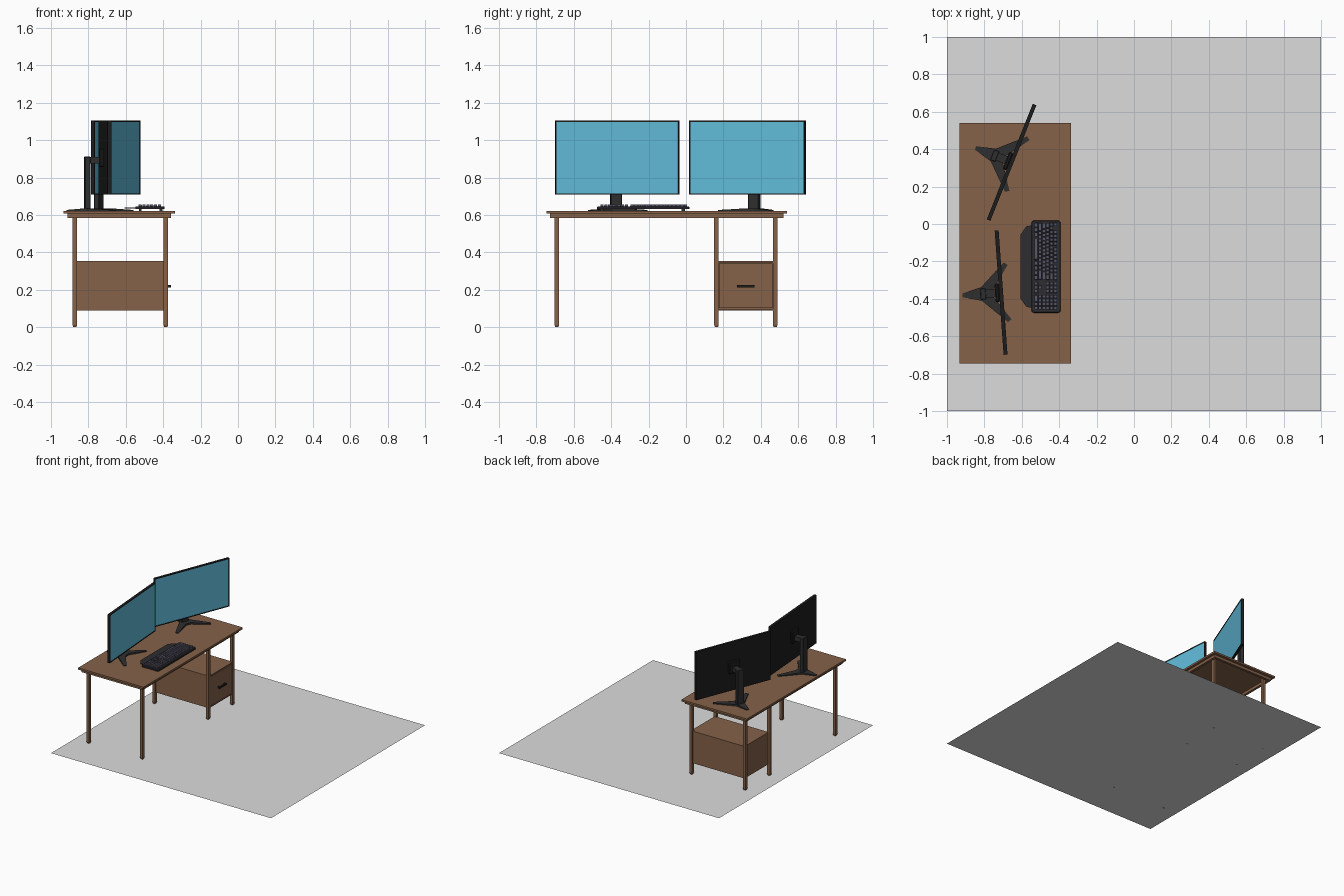
import bpy, bmesh, math
from mathutils import Matrix, Vector

if "Cube" in bpy.data.objects:
    bpy.data.objects.remove(bpy.data.objects["Cube"])


def mat(name, r, g, b):
    m = bpy.data.materials.new(name)
    m.diffuse_color = (r, g, b, 1)
    m.use_nodes = True
    m.node_tree.nodes["Principled BSDF"].inputs["Base Color"].default_value = m.diffuse_color
    return m


WOOD = mat("brown wood", 0.235, 0.122, 0.066)
FLOOR = mat("floor grey", 0.72, 0.72, 0.72)
BLACK = mat("monitor black", 0.012, 0.012, 0.012)
STAND = mat("stand charcoal", 0.028, 0.028, 0.029)
SCREEN = mat("screen blue", 0.12, 0.50, 0.70)
CASE = mat("keyboard charcoal", 0.026, 0.026, 0.03)
KEY = mat("key grey", 0.10, 0.095, 0.14)


def finish(bm, name, mats, M=Matrix()):
    bmesh.ops.recalc_face_normals(bm, faces=bm.faces)
    bm.transform(M)
    me = bpy.data.meshes.new(name)
    bm.to_mesh(me)
    bm.free()
    for m in mats:
        me.materials.append(m)
    ob = bpy.data.objects.new(name, me)
    bpy.context.collection.objects.link(ob)
    return ob


def add_box(bm, x0, x1, y0, y1, z0, z1, taper=1.0):
    M = Matrix.Translation(((x0+x1)/2, (y0+y1)/2, (z0+z1)/2)) @ Matrix.Diagonal((x1-x0, y1-y0, z1-z0, 1))
    vs = bmesh.ops.create_cube(bm, size=1)["verts"]
    for v in vs:
        if v.co.z > 0:
            v.co.x *= taper
            v.co.y *= taper
    bmesh.ops.transform(bm, matrix=M, verts=vs)
    return vs


def box(name, m, *dims, bevel=0, M=Matrix()):
    bm = bmesh.new()
    add_box(bm, *dims)
    if bevel:
        bmesh.ops.bevel(bm, geom=bm.edges[:], offset=bevel, segments=1, affect='EDGES')
    return finish(bm, name, [m], M)


def slab(name, m, pts, z0, z1, M=Matrix()):
    # flat outline extruded upwards
    bm = bmesh.new()
    f = bm.faces.new([bm.verts.new((x, y, z0)) for x, y in pts])
    r = bmesh.ops.extrude_face_region(bm, geom=[f])
    bmesh.ops.translate(bm, vec=(0, 0, z1-z0), verts=[v for v in r["geom"] if isinstance(v, bmesh.types.BMVert)])
    return finish(bm, name, [m], M)


# floor
bm = bmesh.new()
bmesh.ops.create_grid(bm, x_segments=1, y_segments=1, size=1)
finish(bm, "floor", [FLOOR])

# desk top and apron boards
box("desk_top", WOOD, -0.932, -0.337, -0.745, 0.541, 0.607, 0.622)
bm = bmesh.new()
for x in (-0.912, -0.377):
    add_box(bm, x, x+0.02, -0.727, 0.52, 0.585, 0.607)
for y in (-0.727, 0.5):
    add_box(bm, -0.892, -0.377, y, y+0.02, 0.585, 0.607)
finish(bm, "desk_apron", [WOOD])

# legs, narrowed at the foot
for x in (-0.872, -0.386):
    for y in (-0.691, 0.163, 0.477):
        bm = bmesh.new()
        add_box(bm, x-0.012, x+0.012, y-0.012, y+0.012, 0.012, 0.607)
        vs = add_box(bm, x-0.008, x+0.008, y-0.008, y+0.008, 0, 0.012, 1.5)
        finish(bm, "desk_leg", [WOOD])

# drawer cabinet with a grooved front
bm = bmesh.new()
add_box(bm, -0.866, -0.378, 0.165, 0.475, 0.09, 0.353)
bm.normal_update()
front = max(bm.faces, key=lambda f: f.normal.x)
for t, d in ((0.012, 0), (0.0005, -0.012), (0.005, 0), (0.0005, 0.012)):
    bmesh.ops.inset_region(bm, faces=[front], thickness=t)
    for v in front.verts:
        v.co.x += d
finish(bm, "drawer_cabinet", [WOOD])
bm = bmesh.new()
add_box(bm, -0.366, -0.357, 0.272, 0.365, 0.213, 0.226)
for y in (0.278, 0.349):
    add_box(bm, -0.38, -0.364, y, y+0.01, 0.213, 0.226)
finish(bm, "drawer_handle", [BLACK])


def monitor(cx, cy, deg):
    M = Matrix.Translation((cx, cy, 0)) @ Matrix.Rotation(math.radians(deg), 4, 'Z')
    # panel with inset screen
    bm = bmesh.new()
    add_box(bm, -0.010, 0.011, -0.3325, 0.3325, 0.709, 1.105)
    bm.normal_update()
    f = max(bm.faces, key=lambda f: f.normal.x)
    bmesh.ops.inset_region(bm, faces=[f], thickness=0.009)
    bmesh.ops.inset_region(bm, faces=[f], thickness=0.0005)
    for v in f.verts:
        v.co.x -= 0.003
    f.material_index = 1
    finish(bm, "monitor_panel", [BLACK, SCREEN], M)
    # mounting plate, arm, pillar
    box("monitor_mount", BLACK, -0.032, -0.009, -0.05, 0.05, 0.857, 0.957, bevel=0.006, M=M)
    box("monitor_arm", STAND, -0.085, -0.03, -0.022, 0.022, 0.875, 0.910, M=M)
    box("monitor_pillar", STAND, -0.112, -0.080, -0.031, 0.031, 0.625, 0.912, bevel=0.004, M=M)
    # three-legged foot, sloping down to the tips
    half = [(-0.207, 0.010), (-0.105, 0.036), (0.026, 0.160), (0.046, 0.146), (-0.04, 0.022)]
    pts = half + [(x, -y) for x, y in reversed(half)]
    ob = slab("monitor_foot", STAND, pts, 0.622, 0.636)
    for v in ob.data.vertices:
        if v.co.z > 0.63 and (v.co.x < -0.2 or abs(v.co.y) > 0.1):
            v.co.z = 0.627
    ob.data.transform(M)


monitor(-0.711, -0.367, 4.1)
monitor(-0.655, 0.330, -21.7)

# keyboard case and wrist rest
bm = bmesh.new()
add_box(bm, -0.549, -0.392, -0.475, 0.019, 0.631, 0.646)
bmesh.ops.bevel(bm, geom=[e for e in bm.edges if abs(e.verts[0].co.z-e.verts[1].co.z) > 0.01],
                offset=0.016, segments=4, profile=0.5, affect='EDGES')
top = [e for e in bm.edges if all(v.co.z > 0.64 for v in e.verts)]
bmesh.ops.bevel(bm, geom=top, offset=0.004, segments=1, affect='EDGES')
finish(bm, "keyboard_case", [CASE])
for x in (-0.53, -0.42):
    for y in (-0.45, -0.015):
        box("keyboard_foot", CASE, x, x+0.015, y-0.01, y+0.01, 0.622, 0.632)
slab("wrist_rest", CASE, [(-0.54, -0.006), (-0.575, -0.012), (-0.606, -0.055), (-0.606, -0.40),
                          (-0.575, -0.443), (-0.54, -0.450)], 0.634, 0.639)

# key rows from the edge beside the wrist rest: widths in key units, negative = gap
P = 0.0205
NUM = [-0.4, 1, 1, 1, -0.4, 1, 1, 1, 1]
ROWS = [
    [1.25, 1.25, 1.25, 6.25, 1.25, 1.25, 1.25, 1.25] + [-0.4, 1, 1, 1, -0.4, 2, 1, 1],
    [2.25] + [1]*10 + [2.75] + [-1.4, 1, -1.4, 1, 1, 1, 1],
    [1.75] + [1]*11 + [2.25] + [-3.8, 1, 1, 1, 1],
    [1.5] + [1]*12 + [1.5] + NUM,
    [1]*13 + [2] + NUM,
    [1, -1, 1, 1, 1, 1, -0.5, 1, 1, 1, 1, -0.5, 1, 1, 1, 1] + NUM,
]
bm = bmesh.new()
for r, row in enumerate(ROWS):
    x = -0.533 + r*P
    y = 0.008
    for w in row:
        if w > 0:
            add_box(bm, x+0.001, x+P-0.001, y-w*P+0.001, y-0.001, 0.644, 0.655, 0.86)
        y -= abs(w)*P
finish(bm, "keyboard_keys", [KEY])
